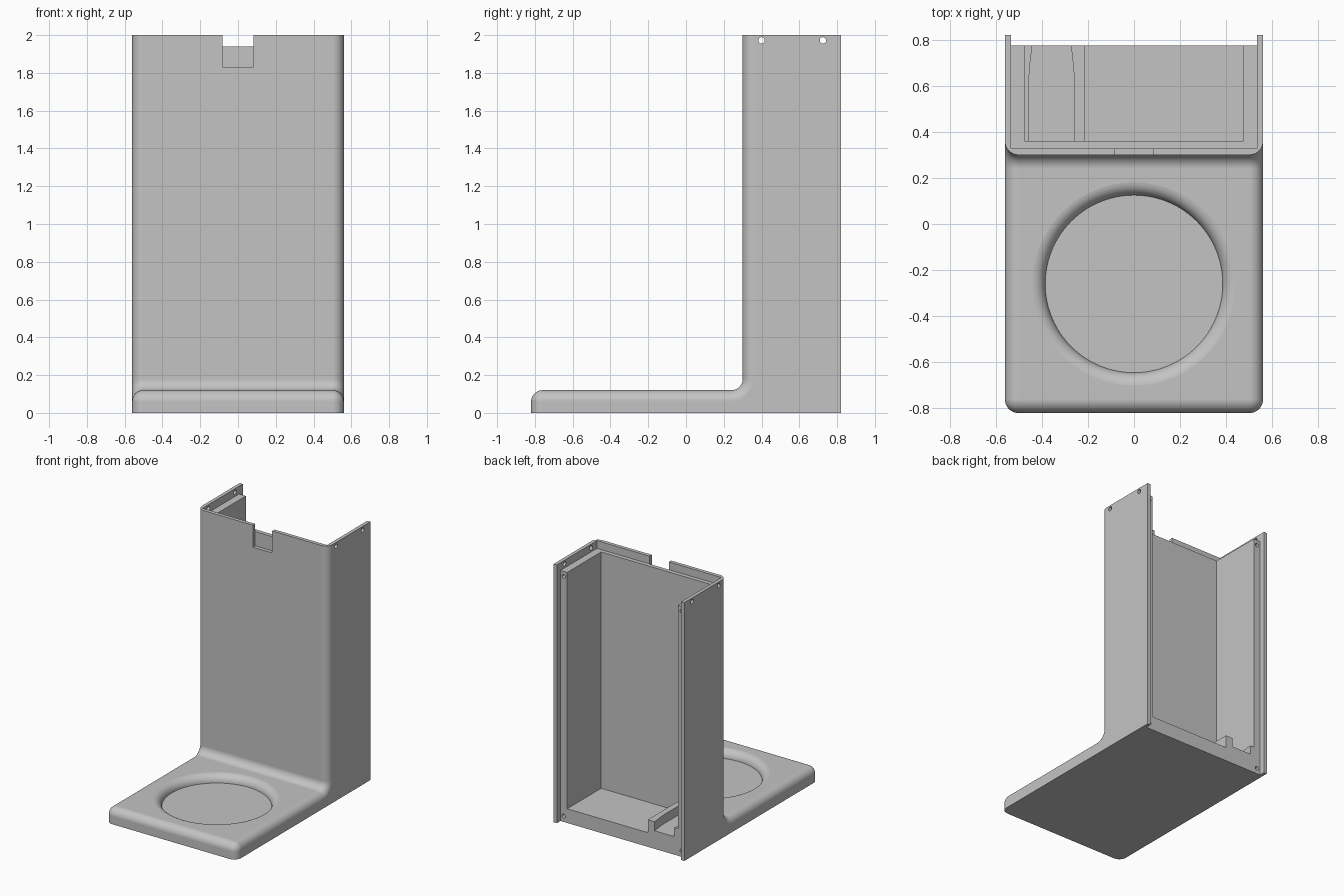
import bpy, bmesh, math
from mathutils import Matrix

cube = bpy.data.objects.get("Cube")
if cube:
    bpy.data.objects.remove(cube, do_unlink=True)

# Overall dimensions
HALF, FRONT, BACK, TOP = 0.56, -0.82, 0.82, 2.0
BASE, TOWER, R = 0.12, 0.30, 0.06
INNER, PANEL, FLOOR = 0.475, 0.775, 0.11
STEPS = 10

grey = bpy.data.materials.new("Plain grey")
grey.use_nodes = True
grey.diffuse_color = (0.55, 0.55, 0.55, 1)
bsdf = next(n for n in grey.node_tree.nodes if n.type == 'BSDF_PRINCIPLED')
bsdf.inputs["Base Color"].default_value = grey.diffuse_color


def finish(name, bm):
    bmesh.ops.remove_doubles(bm, verts=bm.verts, dist=1e-5)
    bmesh.ops.recalc_face_normals(bm, faces=bm.faces)
    mesh = bpy.data.meshes.new(name)
    bm.to_mesh(mesh)
    bm.free()
    mesh.materials.append(grey)
    obj = bpy.data.objects.new(name, mesh)
    bpy.context.collection.objects.link(obj)
    return obj


def box(name, x0, x1, y0, y1, z0, z1):
    return prism(name, [(x0, y0), (x1, y0), (x1, y1), (x0, y1)], z0, z1)


def prism(name, plan, z0, z1):
    bm = bmesh.new()
    face = bm.faces.new([bm.verts.new((x, y, z0)) for x, y in plan])
    geom = bmesh.ops.extrude_face_region(bm, geom=[face])["geom"]
    moved = [v for v in geom if isinstance(v, bmesh.types.BMVert)]
    bmesh.ops.translate(bm, verts=moved, vec=(0, 0, z1 - z0))
    return finish(name, bm)


def rod(name, radius, depth, location, axis):
    bm = bmesh.new()
    turn = Matrix.Rotation(math.pi / 2, 4, axis)
    bmesh.ops.create_cone(bm, cap_ends=True, segments=24, radius1=radius, radius2=radius,
                          depth=depth, matrix=Matrix.Translation(location) @ turn)
    return finish(name, bm)


def cut(target, cutter):
    cutter.hide_render = True
    mod = target.modifiers.new("Cut", 'BOOLEAN')
    mod.operation, mod.solver, mod.object = 'DIFFERENCE', 'EXACT', cutter
    bpy.context.view_layer.objects.active = target
    bpy.ops.object.modifier_apply(modifier=mod.name)
    bpy.data.objects.remove(cutter, do_unlink=True)


def side_path(d):
    """Front and top outline of the L, moved inward by d."""
    quarter = [math.pi / 2 * i / STEPS for i in range(STEPS + 1)]
    path = [(FRONT + d, 0)]
    path += [(FRONT + R - (R - d) * math.cos(a), BASE - R + (R - d) * math.sin(a))
             for a in quarter]
    path += [(TOWER - R + (R + d) * math.sin(a), BASE + R - (R + d) * math.cos(a))
             for a in quarter]
    return path + [(TOWER + d, TOP)]


# L-shaped body with one continuous rounded edge
bm = bmesh.new()
r = R * 0.98
section = [(HALF - r + r * math.cos(a), r - r * math.sin(a))
           for a in [math.pi / 2 * i / STEPS for i in range(STEPS + 1)]]
section += [(-x, d) for x, d in reversed(section)]
rows = [[bm.verts.new((x, y, z)) for y, z in side_path(d)] for x, d in section]
for a, b in zip(rows, rows[1:]):
    for i in range(len(a) - 1):
        bm.faces.new((a[i], a[i + 1], b[i + 1], b[i]))
ends = []
for row, x in ((rows[0], HALF), (rows[-1], -HALF)):
    high, low = bm.verts.new((x, BACK, TOP)), bm.verts.new((x, BACK, 0))
    bm.faces.new(row + [high, low])
    ends.append((high, low))
(h0, l0), (h1, l1) = ends
bm.faces.new([row[-1] for row in rows] + [h1, h0])
bm.faces.new([row[0] for row in rows] + [l1, l0])
bm.faces.new((h0, h1, l1, l0))
body = finish("stand_body", bm)

# Recesses for the back panel and lid, the inner chamber and the front notch
LIP = 0.533
cut(body, box("panel_recess", -LIP, LIP, PANEL, 1, -0.5, 2.5))
cut(body, box("lid_recess", -LIP, LIP, 0.328, 1.1, 1.94, 2.6))
cut(body, box("chamber", -INNER, INNER, 0.36, 1.2, FLOOR, 2.7))
cut(body, box("front_notch", -0.083, 0.083, 0.2, 0.328, 1.83, 2.4))

# Round dish with a rolled rim
bm = bmesh.new()
dish = [(0, BASE - R), (0.385, BASE - R)]
for i in range(1, STEPS + 1):
    a = math.radians(85) * i / STEPS
    dish.append((0.385 + R - R * math.cos(a), BASE - R + R * math.sin(a)))
dish += [(0.46, 0.127), (0.46, 0.3), (0, 0.3)]
verts = [bm.verts.new((x, 0, z)) for x, z in dish]
edges = [bm.edges.new(pair) for pair in zip(verts, verts[1:])]
bmesh.ops.spin(bm, geom=verts + edges, cent=(0, 0, 0), axis=(0, 0, 1),
               angle=math.tau, steps=96)
bmesh.ops.translate(bm, verts=bm.verts, vec=(0, -0.26, 0))
cut(body, finish("dish", bm))

# Screw holes: through the side lips and into the back frame
for side in (-1, 1):
    for y in (0.40, 0.725):
        cut(body, rod("side_hole", 0.017, 0.1, (side * 0.55, y, 1.972), 'Y'))
    for z in (0.045, 1.9):
        cut(body, rod("back_hole", 0.015, 0.2, (side * 0.505, PANEL, z), 'X'))

# Cable guide on the chamber floor, its channel narrowing at the back
guide = box("cable_guide", -INNER, -0.215, 0.36, PANEL, FLOOR, 0.21)
middle = -0.3575
bend = [(0.0975, 0.3), (0.0975, 0.64), (0.094, 0.69), (0.089, 0.73), (0.082, 0.8)]
plan = [(middle + w, y) for w, y in bend]
plan += [(middle - w, y) for w, y in reversed(bend)]
cut(guide, prism("channel", plan, 0.14, 0.4))

# Smooth rounded areas, crisp corners
for obj in (body, guide):
    bpy.ops.object.select_all(action='DESELECT')
    obj.select_set(True)
    bpy.context.view_layer.objects.active = obj
    bpy.ops.object.shade_smooth_by_angle(angle=math.radians(30))
    mod = obj.modifiers.new("Even shading", 'WEIGHTED_NORMAL')
    mod.keep_sharp = True
